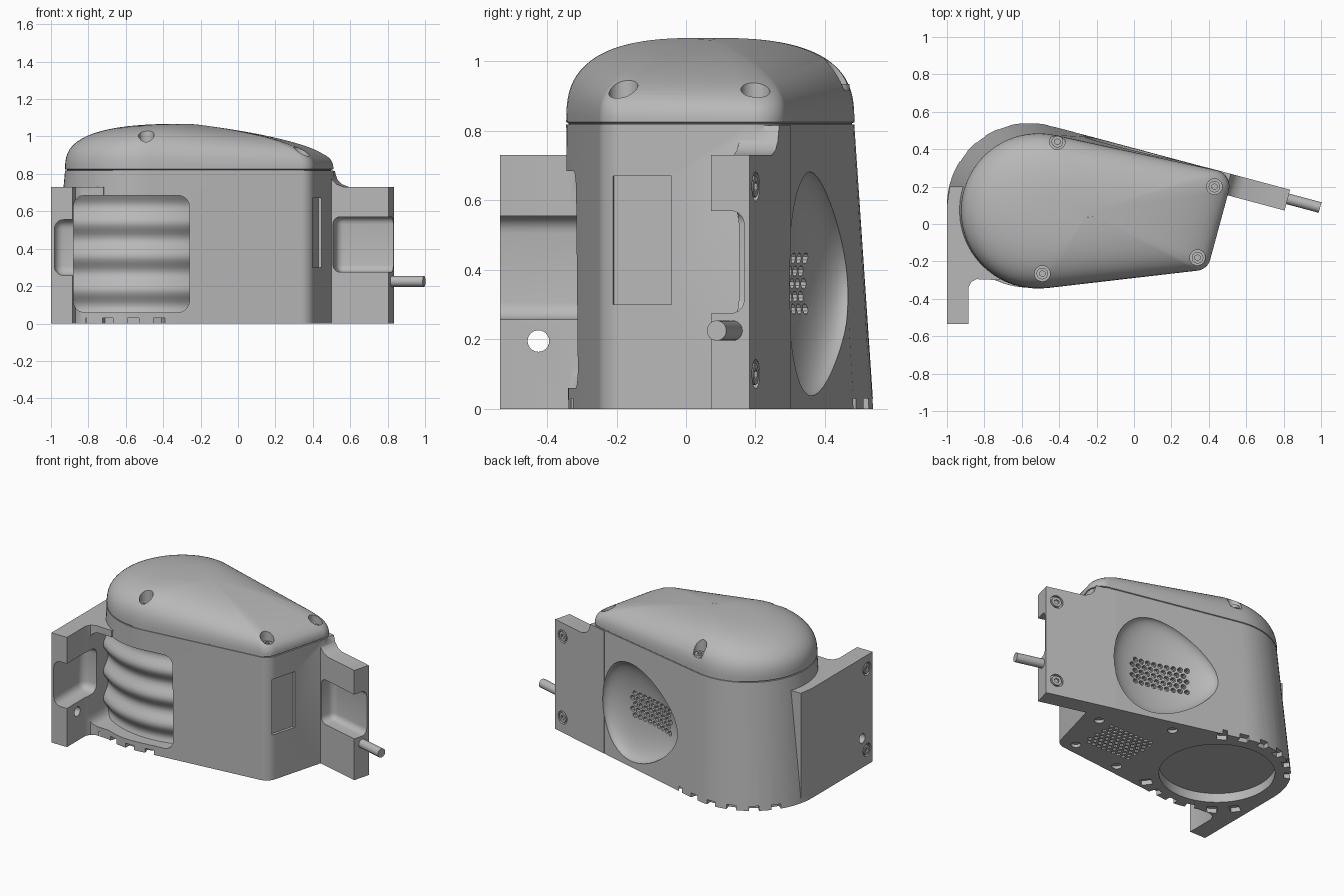
import bpy, bmesh, math
from math import cos, sin, pi, atan2, acos, hypot, radians
from mathutils import Matrix, Vector

if "Cube" in bpy.data.objects:
    bpy.data.objects.remove(bpy.data.objects["Cube"], do_unlink=True)

grey = bpy.data.materials.new("plain_grey")
grey.use_nodes = True
grey.diffuse_color = (0.48, 0.48, 0.48, 1)
grey.node_tree.nodes["Principled BSDF"].inputs["Base Color"].default_value = (0.48, 0.48, 0.48, 1)

TILT = Matrix.Rotation(radians(-15), 4, "Z")   # frame of the slanted rear plate
REAR = 0.393                                   # rear plate distance in that frame


def finish(name, bm, matrix=None):
    if matrix:
        bm.transform(matrix)
    bmesh.ops.recalc_face_normals(bm, faces=bm.faces)
    mesh = bpy.data.meshes.new(name)
    bm.to_mesh(mesh)
    bm.free()
    mesh.materials.append(grey)
    obj = bpy.data.objects.new(name, mesh)
    bpy.context.collection.objects.link(obj)
    return obj


def loft(name, rings):
    bm = bmesh.new()
    rows = [[bm.verts.new(p) for p in ring] for ring in rings]
    n = len(rows[0])
    for a, b in zip(rows, rows[1:]):
        for i in range(n):
            bm.faces.new((a[i], a[(i + 1) % n], b[(i + 1) % n], b[i]))
    bm.faces.new(rows[0][::-1])
    bm.faces.new(rows[-1])
    return finish(name, bm)


def prism(name, points, to3d, sweep, matrix=None):
    bm = bmesh.new()
    face = bm.faces.new([bm.verts.new(to3d(*p)) for p in points])
    out = bmesh.ops.extrude_face_region(bm, geom=[face])["geom"]
    bmesh.ops.translate(bm, vec=sweep, verts=[v for v in out if isinstance(v, bmesh.types.BMVert)])
    return finish(name, bm, matrix)


def box(name, lo, hi, bevel=0, matrix=None):
    lo, hi = Vector(lo), Vector(hi)
    bm = bmesh.new()
    size = hi - lo
    bmesh.ops.create_cube(bm, size=1, matrix=Matrix.Translation((lo + hi) / 2) @ Matrix.Diagonal((*size, 1)))
    if bevel:
        bmesh.ops.bevel(bm, geom=bm.edges[:], offset=bevel, segments=5, profile=0.5, affect="EDGES")
    return finish(name, bm, matrix)


def rods(name, centres, axis, radius, length, sides=24):
    """Cylinders of one size, each centred on a point and lying along the axis."""
    bm = bmesh.new()
    turn = Vector(axis).to_track_quat("Z", "Y").to_matrix().to_4x4()
    for c in centres:
        bmesh.ops.create_cone(bm, cap_ends=True, segments=sides, radius1=radius, radius2=radius,
                              depth=length, matrix=Matrix.Translation(c) @ turn)
    return finish(name, bm)


def combine(target, tool, operation="DIFFERENCE"):
    mod = target.modifiers.new("combine", "BOOLEAN")
    mod.operation, mod.object, mod.solver = operation, tool, "EXACT"
    bpy.context.view_layer.objects.active = target
    bpy.ops.object.modifier_apply(modifier=mod.name)
    bpy.data.objects.remove(tool, do_unlink=True)


def smooth(obj, angle=30):
    bpy.ops.object.select_all(action="DESELECT")
    obj.select_set(True)
    bpy.context.view_layer.objects.active = obj
    bpy.ops.object.shade_smooth_by_angle(angle=radians(angle))


def outline(circles, segments=(40, 10, 10)):
    """Points of the tight loop around circles listed anticlockwise."""
    normals = []
    for i, (x, y, r) in enumerate(circles):
        x2, y2, r2 = circles[(i + 1) % len(circles)]
        d = hypot(x2 - x, y2 - y)
        normals.append(atan2(y2 - y, x2 - x) - acos((r - r2) / d))
    points = []
    for i, (x, y, r) in enumerate(circles):
        a, b = normals[i - 1], normals[i]
        b = a + (b - a) % (2 * pi)
        for k in range(segments[i] + 1):
            t = a + (b - a) * k / segments[i]
            points.append((x + r * cos(t), y + r * sin(t)))
    return points


def hex_grid(cols, rows, pitch):
    for j in range(rows):
        for i in range(cols):
            yield ((i - (cols - 1) / 2 + 0.5 * (j % 2) - 0.25) * pitch, (j - (rows - 1) / 2) * pitch * 0.87)


# Teardrop housing, tapering at the round end
corners = [(0.33, -0.17, 0.08), (0.42, 0.2, 0.09)]
foot = outline([(-0.56, 0.1, 0.44)] + corners)
brim = outline([(-0.51, 0.07, 0.415)] + corners)
body = loft("housing", [[(x, y, 0) for x, y in foot], [(x, y, 0.818) for x, y in brim]])

# Rear plate wing with a fillet up to the housing
wing = prism("wing", [(0.3, 0), (0.759, 0), (0.759, 0.73), (0.51, 0.73), (0.47, 0.745), (0.445, 0.77),
                      (0.43, 0.815), (0.3, 0.815)],
             lambda s, z: (s, REAR - 0.115, z), (0, 0.115, 0), TILT)
combine(body, wing, "UNION")

# Side flange at the round end
flange = prism("flange", [(-1, -0.535), (-0.885, -0.535), (-0.885, -0.34), (-0.87, -0.31), (-0.84, -0.295),
                          (-0.72, -0.3), (-0.6, 0), (-0.9, 0.2), (-0.985, 0.2), (-1, 0.1)],
               lambda x, y: (x, y, 0), (0, 0, 0.73))
combine(body, flange, "UNION")

# Ribbed pocket at the front
pocket = box("pocket", (-0.88, -0.65, 0.06), (-0.26, -0.05, 0.685), 0.06)
barrel = loft("barrel", [[(-0.5 + r * cos(a * pi / 48), 0.33 + r * sin(a * pi / 48), z) for a in range(96)]
                         for z, r in ((k * 0.02, 0.6 + 0.02 * cos(k * 0.02 * 2 * pi / 0.18)) for k in range(40))])
combine(pocket, barrel)
combine(body, pocket)

# Channels across both mounting flanges
combine(body, box("channel", (-0.982, -0.7, 0.257), (-0.82, -0.23, 0.555), 0.05))
combine(body, box("channel", (0.45, 0.1, 0.275), (0.95, 0.377, 0.57), 0.04, TILT))

# Label recess in the end face
combine(body, box("label_recess", (0.425, -0.1, 0.3), (0.6, 0.075, 0.67), 0, TILT))

# Egg-shaped dimple in the rear face
bm = bmesh.new()
bmesh.ops.create_uvsphere(bm, u_segments=40, v_segments=24, radius=1)
for v in bm.verts:
    v.co.z *= 1 + 0.3 * v.co.x
    v.co = (-0.03 + 0.345 * v.co.x, REAR - 0.005 + 0.11 * v.co.y, 0.36 + 0.31 * v.co.z)
combine(body, finish("dimple", bm, TILT))

# Sound holes in the dimple and under the base
rear_axis = TILT @ Vector((0, 1, 0))
end_axis = TILT @ Vector((1, 0, 0))
holes = [TILT @ Vector((a - 0.03, 0.285, b + 0.36)) for a, b in hex_grid(9, 5, 0.042)]
combine(body, rods("rear_holes", holes, rear_axis, 0.016, 0.06, 10))
holes = [(a + 0.12, b + 0.01, 0) for a, b in hex_grid(9, 8, 0.038)]
combine(body, rods("base_holes", holes, (0, 0, 1), 0.013, 0.04, 8))
base_screws = [(0.38, 0.13, 0), (0.3, -0.18, 0), (-0.05, -0.22, 0), (-0.03, 0.32, 0)]
combine(body, rods("base_bores", base_screws, (0, 0, 1), 0.03, 0.04))

# Round base opening with a notched rim
combine(body, rods("base_opening", [(-0.56, 0.1, 0)], (0, 0, 1), 0.345, 0.12, 64))
bm = bmesh.new()
for k in range(20):
    turn = Matrix.Translation((-0.56, 0.1, 0)) @ Matrix.Rotation(k * pi / 10, 4, "Z")
    if -0.9 < cos(k * pi / 10) < 0.6:
        bmesh.ops.create_cube(bm, size=1, matrix=turn @ Matrix.Translation((0.435, 0, 0))
                              @ Matrix.Diagonal((0.07, 0.06, 0.06, 1)))
combine(body, finish("notches", bm))

# Through hole in the side flange
combine(body, rods("flange_hole", [(-0.94, -0.425, 0.195)], (1, 0, 0), 0.031, 0.3))


def screws(target, name, seats, axis):
    """Bore a hole outwards from each seat and set a socket screw in it."""
    axis = Vector(axis)
    seats = [Vector(p) for p in seats]
    combine(target, rods("bores", [p + axis * 0.1 for p in seats], axis, 0.042, 0.2))
    heads = rods(name, [p + axis * 0.005 for p in seats], axis, 0.031, 0.02)
    combine(heads, rods("sockets", [p + axis * 0.015 for p in seats], axis, 0.016, 0.02, 6))
    smooth(heads)


screws(body, "wing_screws", [TILT @ Vector((0.69, REAR - 0.015, z)) for z in (0.1, 0.64)], rear_axis)
screws(body, "flange_screws", [(-0.985, -0.475, z) for z in (0.1, 0.64)], (-1, 0, 0))
smooth(body)

# Domed lid, lower towards the narrow end
mid = (-0.25, 0.06)


def lid_ring(scale, z=None):
    ring = []
    for x, y in brim:
        px, py = mid[0] + (x - mid[0]) * scale, mid[1] + (y - mid[1]) * scale
        height = 0.243 - 0.13 * max(0, px - mid[0])
        ring.append((px, py, z or 0.825 + height * max(0, 1 - scale ** 2.8) ** (1 / 2.8)))
    return ring


steps = [sin(pi / 2 * (1 - k / 24)) for k in range(24)]
steps[1:1] = [0.9995]
lid = loft("domed_lid", [lid_ring(0.985, 0.8), lid_ring(0.985, 0.822)] + [lid_ring(s) for s in steps])
screws(lid, "lid_screws", [(-0.41, 0.44, 0.92), (-0.49, -0.265, 0.93), (0.34, -0.18, 0.87),
                           (0.43, 0.2, 0.86)], (0, 0, 1))
smooth(lid, 35)

# Pin at the end of the wing
pin = rods("end_pin", [Vector((0.995, 0.088, 0.225)) - end_axis * 0.11], end_axis, 0.029, 0.22)
smooth(pin)
